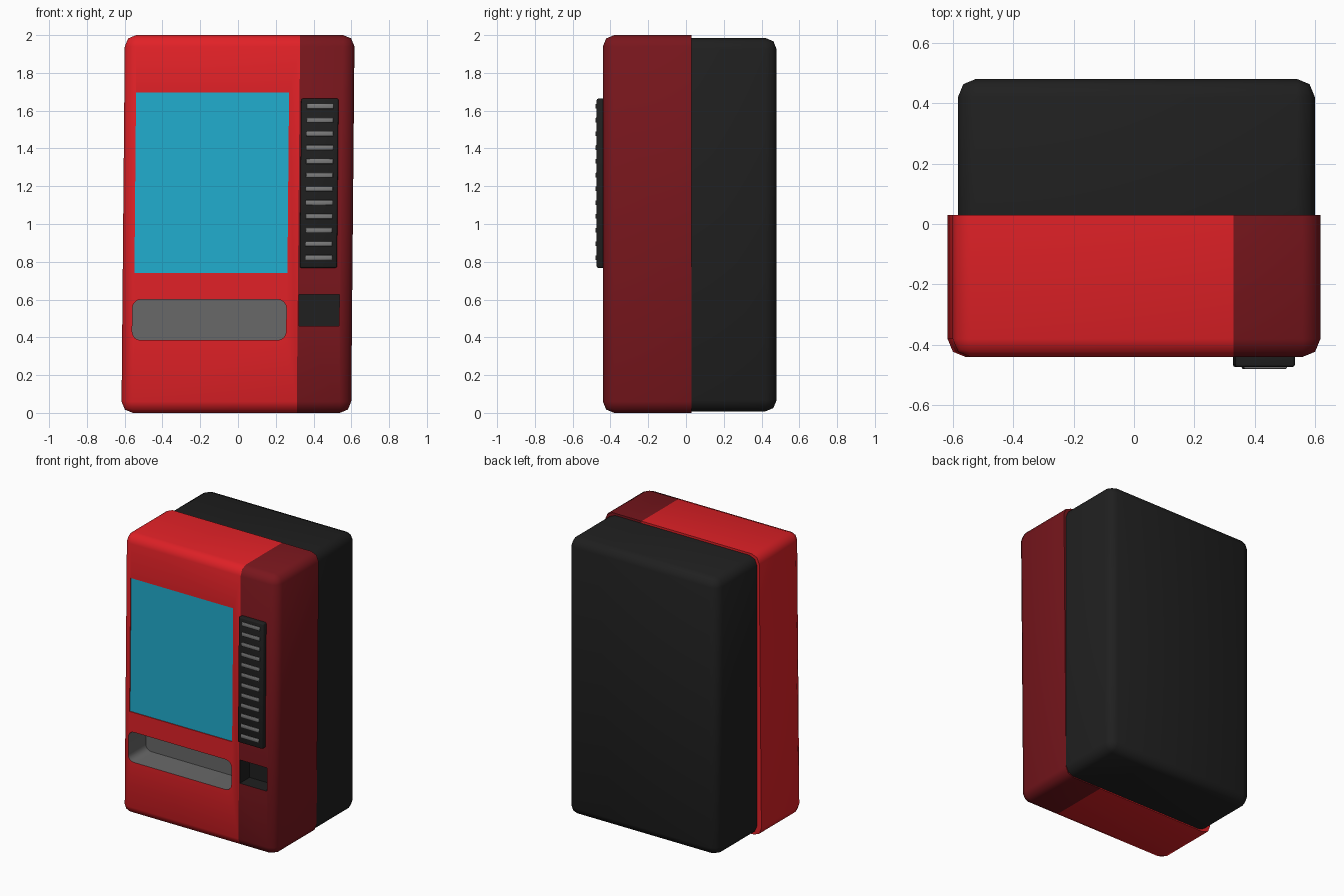
import bpy, bmesh, math

if "Cube" in bpy.data.objects:
    bpy.data.objects.remove(bpy.data.objects["Cube"])

SHEAR = 0.009   # the cabinet front leans very slightly to the right


def material(name, color):
    m = bpy.data.materials.new(name)
    m.diffuse_color = (*color, 1)
    m.use_nodes = True
    m.node_tree.nodes["Principled BSDF"].inputs["Base Color"].default_value = m.diffuse_color
    return m


RED = material("red", (0.75, 0.015, 0.02))
DARK_RED = material("dark_red", (0.19, 0.008, 0.012))
GREY = material("tray_grey", (0.14, 0.14, 0.14))
BLACK = material("black", (0.014, 0.014, 0.014))
CYAN = material("cyan", (0.015, 0.42, 0.62))
BUTTON = material("button_grey", (0.2, 0.2, 0.2))


def box(name, lo, hi, mats, bevel=0.0, segments=2, pick=None, index=0,
        shear=True, split=None):
    """Box from lo to hi; pick(a, b) selects which edges are rounded."""
    bm = bmesh.new()
    bmesh.ops.create_cube(bm, size=1)
    for v in bm.verts:
        for i in range(3):
            v.co[i] = lo[i] if v.co[i] < 0 else hi[i]
    if bevel:
        edges = [e for e in bm.edges
                 if pick is None or pick(e.verts[0].co, e.verts[1].co)]
        bmesh.ops.bevel(bm, geom=edges, offset=bevel, segments=segments,
                        profile=0.5, affect='EDGES', clamp_overlap=True)
    if split is not None:
        bmesh.ops.bisect_plane(bm, geom=bm.verts[:] + bm.edges[:] + bm.faces[:],
                               plane_co=(split, 0, 0), plane_no=(1, 0, 0))
    for f in bm.faces:
        f.material_index = index
        if split is not None and f.calc_center_median().x > split:
            f.material_index = 1
    if shear:
        for v in bm.verts:
            v.co.x += SHEAR * (v.co.z - 1)
    bmesh.ops.recalc_face_normals(bm, faces=bm.faces[:])
    me = bpy.data.meshes.new(name)
    bm.to_mesh(me)
    bm.free()
    for m in mats:
        me.materials.append(m)
    ob = bpy.data.objects.new(name, me)
    bpy.context.collection.objects.link(ob)
    return ob


def activate(ob):
    bpy.ops.object.select_all(action='DESELECT')
    ob.select_set(True)
    bpy.context.view_layer.objects.active = ob


def smooth(ob, degrees=50):
    activate(ob)
    bpy.ops.object.shade_smooth_by_angle(angle=math.radians(degrees))


def cut(ob, cutter):
    mod = ob.modifiers.new("recess", 'BOOLEAN')
    mod.operation = 'DIFFERENCE'
    mod.solver = 'EXACT'
    mod.object = cutter
    activate(ob)
    bpy.ops.object.modifier_apply(modifier=mod.name)
    bpy.data.objects.remove(cutter)


# red front cabinet: all edges rounded except around the back
SEAM = 0.03
front = box("front_cabinet", (-0.608, -0.44, 0), (0.608, SEAM, 2),
            [RED, DARK_RED, GREY, BLACK], 0.06, 2,
            lambda a, b: not (a.y > 0 and b.y > 0), split=0.32)

# recesses: window, delivery tray, coin return
slots = [RED, DARK_RED, GREY, BLACK]
cut(front, box("window_cutter", (-0.546, -0.6, 0.74), (0.264, -0.43, 1.695), slots))
cut(front, box("tray_cutter", (-0.555, -0.6, 0.385), (0.26, -0.24, 0.6), slots,
               0.045, 4, lambda a, b: abs(a.y - b.y) > 0.01, index=2))
cut(front, box("coin_cutter", (0.327, -0.6, 0.46), (0.54, -0.33, 0.627), slots, index=3))
smooth(front)

# black rear cabinet: all edges rounded except at the seam
rear = box("rear_cabinet", (-0.582, SEAM - 0.01, 0.008), (0.598, 0.48, 1.985), [BLACK],
           0.06, 2, lambda a, b: not (a.y < 0.1 and b.y < 0.1), shear=False)
smooth(rear)

# display window
box("display_window", (-0.546, -0.434, 0.74), (0.264, -0.42, 1.695), [CYAN])

# selection panel with its column of buttons
panel = box("selection_panel", (0.329, -0.473, 0.768), (0.526, -0.43, 1.664), [BLACK],
            0.008, 2, lambda a, b: a.y < -0.45 or b.y < -0.45)
smooth(panel)
for i in range(12):
    z = 0.822 + i * 0.0728
    b = box(f"button_{i + 1}", (0.358, -0.48, z - 0.013), (0.5, -0.465, z + 0.013),
            [BUTTON], 0.006, 2, lambda a, b: a.y < -0.47 and b.y < -0.47)
    smooth(b)
